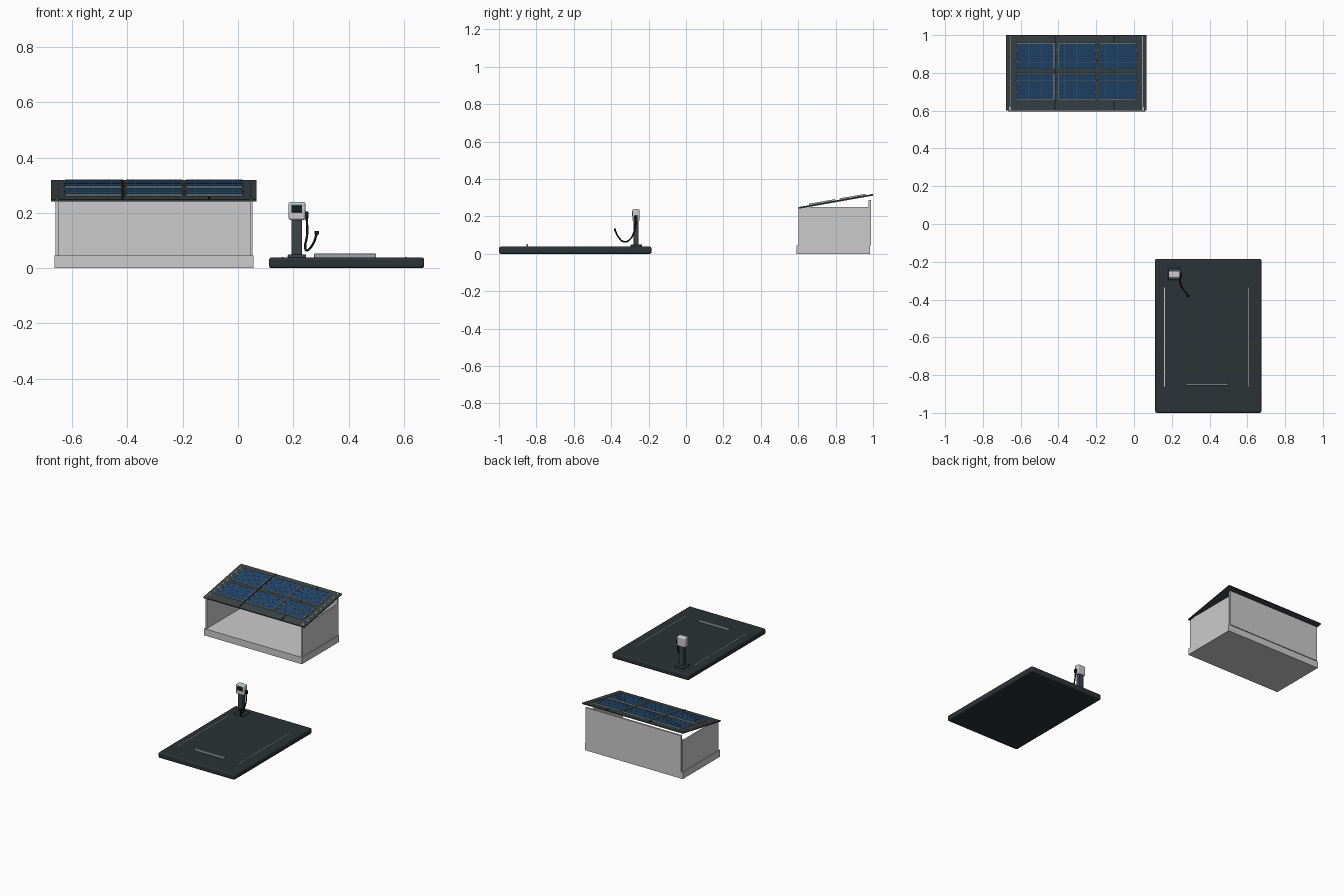
import bpy, math
from mathutils import Matrix, Vector

if "Cube" in bpy.data.objects:
    bpy.data.objects.remove(bpy.data.objects["Cube"])


def mat(name, r, g, b):
    m = bpy.data.materials.new(name)
    m.diffuse_color = (r, g, b, 1)
    m.use_nodes = True
    m.node_tree.nodes["Principled BSDF"].inputs["Base Color"].default_value = m.diffuse_color
    return m


WALL = mat("pale_wall", .58, .59, .56)
DARK = mat("dark_metal", .045, .06, .065)
BLUE = mat("solar_blue", .015, .06, .14)
LINE = mat("cell_line", .06, .11, .18)
FRAME = mat("silver_frame", .35, .38, .40)
PAD = mat("asphalt", .025, .033, .037)
WHITE = mat("white_paint", .75, .76, .75)
BLACK = mat("black_rubber", .01, .012, .013)
TEAL = mat("teal_light", .1, .55, .6)


def box(name, x, y, z, m, bevel=0, seg=2, frame=None):
    """Box given by its (min, max) range on each axis, optionally in a tilted frame."""
    bpy.ops.mesh.primitive_cube_add(size=1)
    o = bpy.context.object
    o.name = name
    c = Vector([(a[0] + a[1]) / 2 for a in (x, y, z)])
    s = [a[1] - a[0] for a in (x, y, z)]
    o.data.transform(Matrix.Diagonal((*s, 1)))
    o.matrix_world = (frame or Matrix()) @ Matrix.Translation(c)
    o.data.materials.append(m)
    if bevel:
        b = o.modifiers.new("bevel", 'BEVEL')
        b.width, b.segments = bevel, seg
        bpy.ops.object.shade_smooth_by_angle(angle=math.radians(35))
    return o


def tube(name, pts, r, m):
    cu = bpy.data.curves.new(name, 'CURVE')
    cu.dimensions = '3D'
    cu.bevel_depth, cu.bevel_resolution, cu.use_fill_caps = r, 3, True
    sp = cu.splines.new('BEZIER')
    sp.bezier_points.add(len(pts) - 1)
    for bp, p in zip(sp.bezier_points, pts):
        bp.co = p
        bp.handle_left_type = bp.handle_right_type = 'AUTO'
    o = bpy.data.objects.new(name, cu)
    bpy.context.collection.objects.link(o)
    cu.materials.append(m)
    return o


# shelter: plinth, two side walls, taller back wall, open front
box("shelter_plinth", (-.665, .057), (.592, .983), (0, .045), WALL)
for n, x in (("left", -.66), ("right", .043)):
    box(n + "_wall", (x, x + .01), (.602, .98), (.045, .25), WALL)
box("back_wall", (-.655, .048), (.977, .989), (.045, .288), WALL)

# sloping roof, in a tilted frame starting at the low front edge
tilt = Matrix.Translation((0, .602, .241)) @ Matrix.Rotation(math.radians(10), 4, 'X')
box("roof_sheet", (-.677, .067), (0, .404), (0, .007), DARK, frame=tilt)
for i, x in enumerate((-.652, .045)):
    box(f"roof_edge_rail_{i}", (x - .002, x + .002), (.004, .4), (.007, .009), FRAME, frame=tilt)
    box(f"roof_bolt_{i}", (x - .009, x - .003) if i == 0 else (x + .003, x + .009),
        (.01, .02), (.007, .010), WHITE, frame=tilt)
for i, x in enumerate((-.418, -.105)):
    box(f"roof_seam_{i}", (x - .003, x + .003), (0, .404), (.006, .009), BLACK, frame=tilt)
for i, v in enumerate((.10, .16, .265, .325)):
    box(f"mounting_rail_{i}", (-.63, .02), (v - .003, v + .003), (.007, .011), DARK, frame=tilt)

# solar panels: 3 x 2, each with a frame and a cell grid
PW, PH = .2, .138
for i, cx in enumerate((-.524, -.303, -.086)):
    for j, cv in enumerate((.130, .295)):
        x0, x1, v0, v1 = cx - PW / 2, cx + PW / 2, cv - PH / 2, cv + PH / 2
        t = f"panel_{i}_{j}"
        box(t + "_glass", (x0, x1), (v0, v1), (.010, .015), BLUE, frame=tilt)
        for k, v in enumerate((v0, v1)):
            box(f"{t}_frame_long_{k}", (x0 - .002, x1 + .002), (v - .002, v + .002), (.009, .0165), FRAME, frame=tilt)
        for k, x in enumerate((x0, x1)):
            box(f"{t}_frame_short_{k}", (x - .002, x + .002), (v0, v1), (.009, .0165), FRAME, frame=tilt)
        for k in range(1, 6):
            x = x0 + PW * k / 6
            box(f"{t}_line_v{k}", (x - .0005, x + .0005), (v0, v1), (.0145, .0153), LINE, frame=tilt)
        for k in range(1, 4):
            v = v0 + PH * k / 4
            box(f"{t}_line_h{k}", (x0, x1), (v - .0005, v + .0005), (.0145, .0153), LINE, frame=tilt)

# parking pad with painted lines and wheel stop
box("parking_pad", (.112, .674), (-1, -.184), (0, .038), PAD, .009, 3)
for i, x in enumerate((.162, .607)):
    box(f"bay_line_{i}", (x - .002, x + .002), (-.86, -.335), (.037, .0395), WHITE)
box("wheel_stop", (.275, .5), (-.854, -.844), (.037, .052), FRAME, .002)

# charging post
box("post_foot", (.18, .247), (-.296, -.234), (.037, .049), DARK, .003)
box("post_column", (.194, .232), (-.28, -.254), (.047, .178), DARK, .004)
box("charger_head", (.183, .244), (-.286, -.248), (.174, .239), WHITE, .008, 4)
box("charger_screen", (.194, .232), (-.289, -.284), (.202, .226), BLACK, .001)
box("charger_status_light", (.194, .232), (-.2885, -.284), (.229, .232), TEAL)
box("plug_holster", (.242, .255), (-.277, -.258), (.18, .205), BLACK, .003)

# hanging cable and plug
tube("charging_cable", [(.249, -.267, .185), (.25, -.277, .12), (.243, -.302, .075),
                        (.25, -.328, .064), (.272, -.360, .088), (.286, -.380, .128)], .0042, BLACK)
box("plug", (.276, .294), (-.386, -.374), (.121, .135), BLACK, .003)
